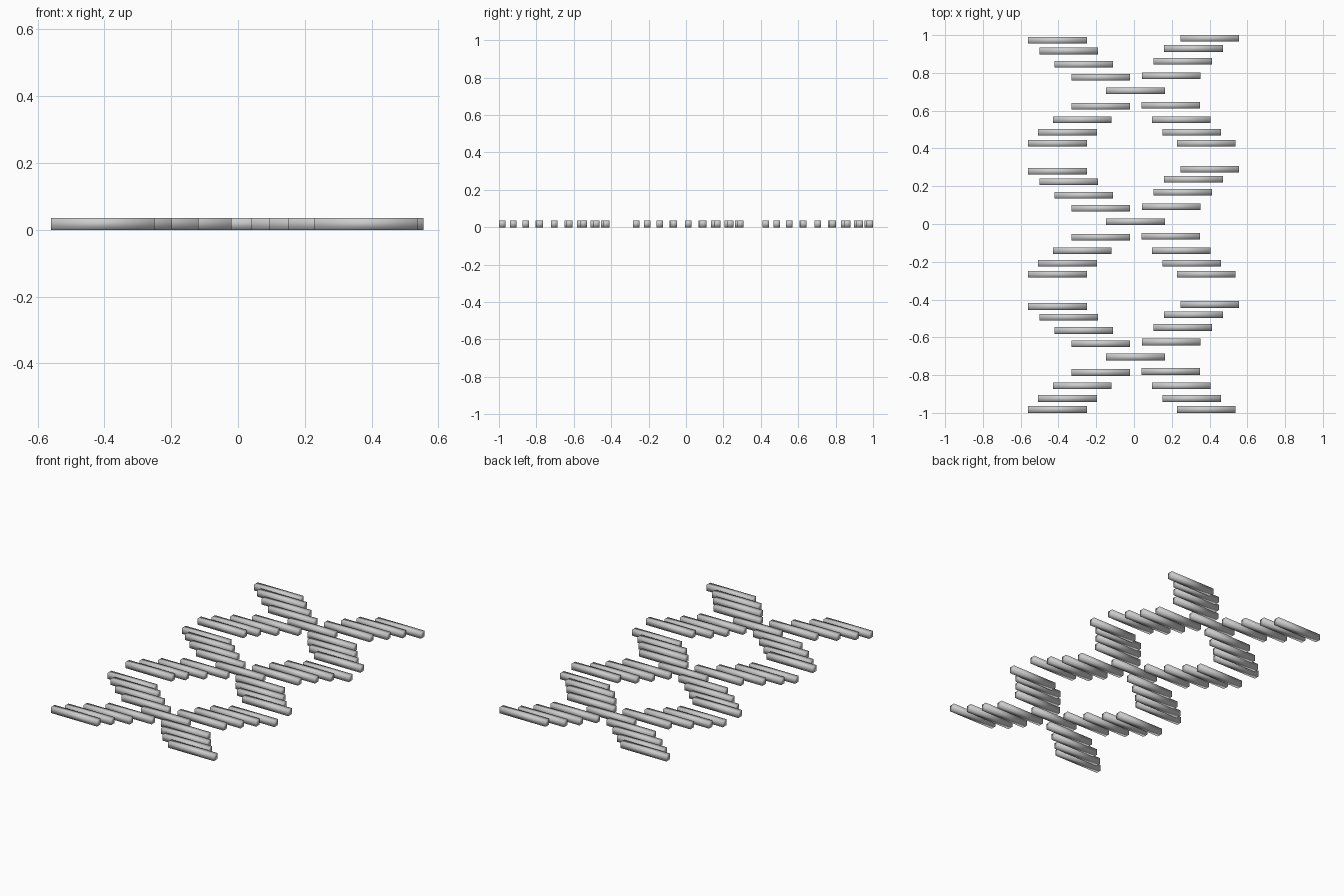
import bpy, bmesh
from mathutils import Matrix, Vector

if "Cube" in bpy.data.objects:
    bpy.data.objects.remove(bpy.data.objects["Cube"])

LENGTH, WIDTH, HEIGHT = 0.31, 0.035, 0.036

# One X-shaped group of slats: (x, y) centres, y relative to the middle slat
MIDDLE = [(0.008, 0.0)]
BACK_LEFT = [(-0.405, 0.267), (-0.345, 0.211), (-0.265, 0.140), (-0.175, 0.071)]
FRONT_LEFT = [(-0.175, -0.082), (-0.273, -0.153), (-0.352, -0.220), (-0.405, -0.278)]
BACK_RIGHT = [(0.401, 0.278), (0.315, 0.224), (0.258, 0.156), (0.197, 0.079)]
FRONT_RIGHT = [(0.195, -0.077), (0.250, -0.153), (0.305, -0.220), (0.382, -0.278)]
GROUP = MIDDLE + BACK_LEFT + FRONT_LEFT + BACK_RIGHT + FRONT_RIGHT


def slat_group(name, y0):
    bm = bmesh.new()
    for x, y in GROUP:
        bmesh.ops.create_cube(
            bm, size=1.0,
            matrix=Matrix.Translation(Vector((x, y, HEIGHT / 2)))
            @ Matrix.Diagonal((LENGTH, WIDTH, HEIGHT, 1.0)))
    # Original slats have softly blended shading over plain boxes
    for f in bm.faces:
        f.smooth = True
    mesh = bpy.data.meshes.new(name)
    bm.to_mesh(mesh)
    bm.free()
    obj = bpy.data.objects.new(name, mesh)
    obj.location.y = y0
    bpy.context.collection.objects.link(obj)


# Three crossed groups along the depth
for name, y0 in (("back_slats", 0.705), ("middle_slats", 0.012), ("front_slats", -0.704)):
    slat_group(name, y0)
